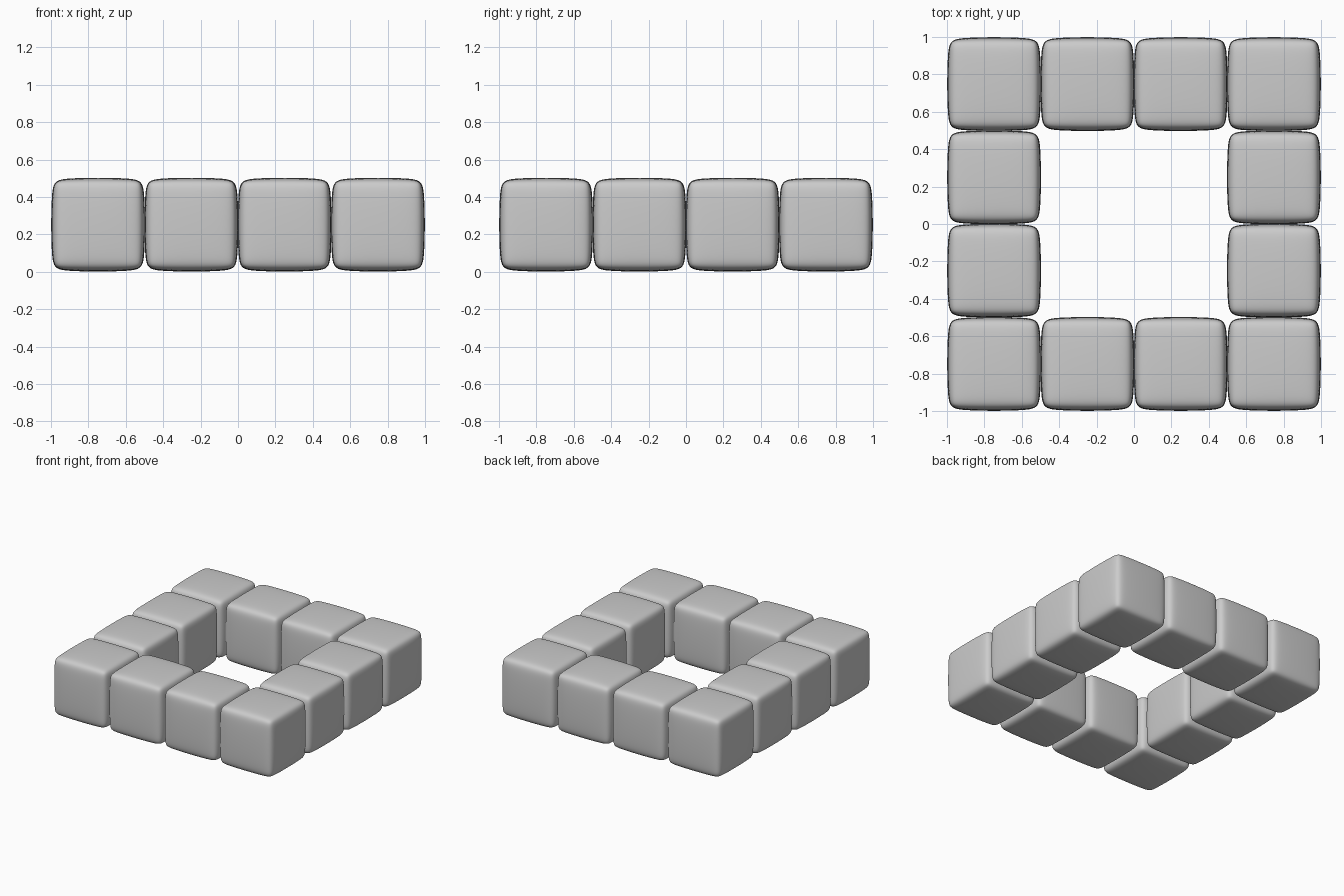
import bpy, bmesh

if "Cube" in bpy.data.objects:
    bpy.data.objects.remove(bpy.data.objects["Cube"])

SIZE = 0.504            # finished cube width
PITCH = (2 - SIZE) / 3  # spacing on the 4 x 4 ring


def pillow_cube_mesh():
    # cube with a narrow bevel, softened by subdivision into a slightly bulging block
    bm = bmesh.new()
    bmesh.ops.create_cube(bm, size=SIZE + 0.003)
    bmesh.ops.bevel(bm, geom=bm.edges[:], offset=0.035, offset_type='OFFSET',
                    segments=1, profile=0.5, affect='EDGES')
    for f in bm.faces:
        f.smooth = True
    mesh = bpy.data.meshes.new("soft_cube")
    bm.to_mesh(mesh)
    bm.free()
    return mesh


mesh = pillow_cube_mesh()

# square ring of twelve cubes, centre left open
for i in range(4):
    for j in range(4):
        if i in (1, 2) and j in (1, 2):
            continue
        cube = bpy.data.objects.new(f"ring_cube_{i}_{j}", mesh)
        bpy.context.collection.objects.link(cube)
        cube.location = ((i - 1.5) * PITCH, (j - 1.5) * PITCH, SIZE / 2)
        sub = cube.modifiers.new("soften", 'SUBSURF')
        sub.levels = sub.render_levels = 4
